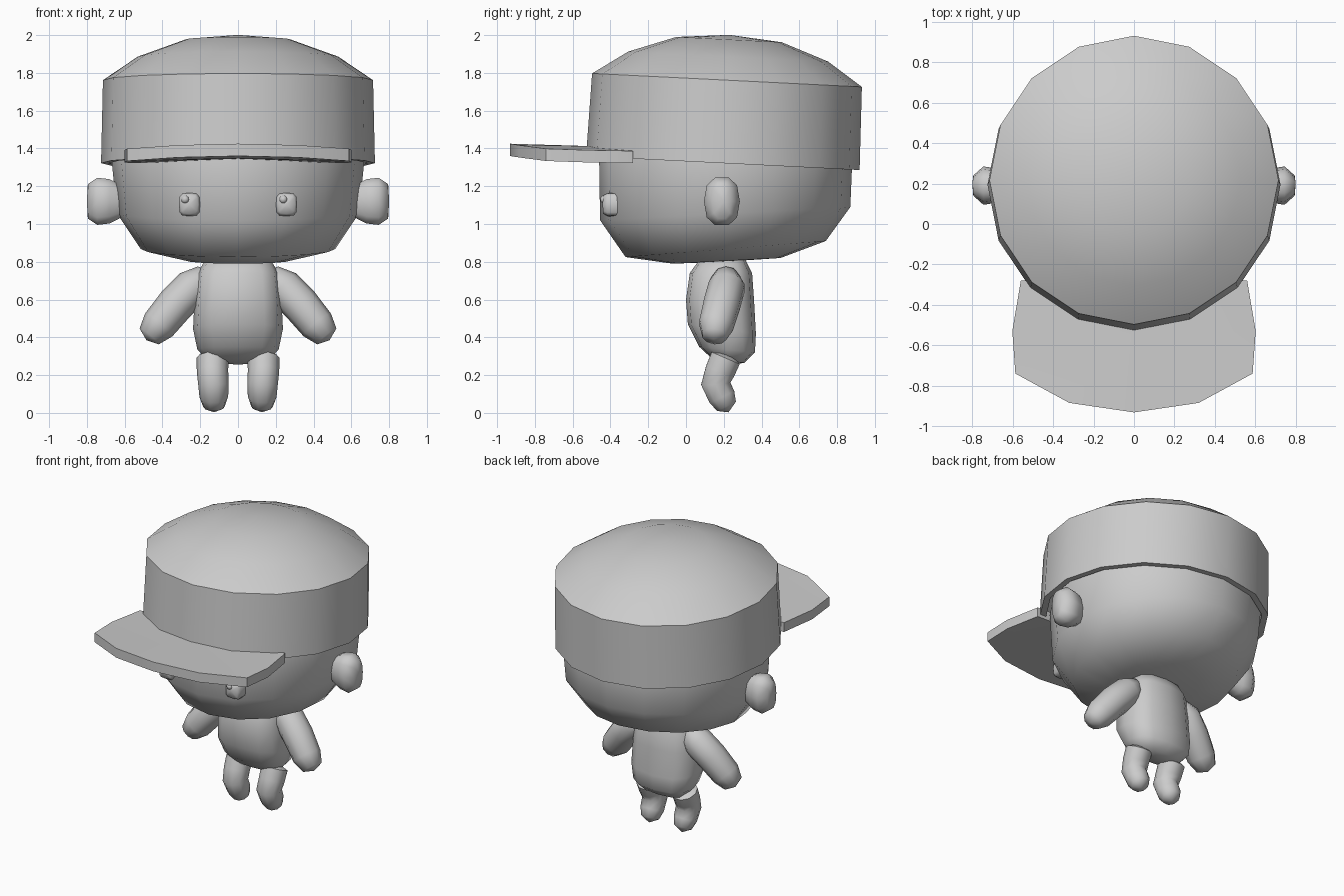
import bpy, bmesh
from math import sin, cos, pi, radians, copysign
from mathutils import Vector, Matrix

cube = bpy.data.objects.get("Cube")
if cube:
    bpy.data.objects.remove(cube)

grey = bpy.data.materials.new("soft grey")
grey.use_nodes = True
grey.diffuse_color = (0.6, 0.6, 0.6, 1)
grey.node_tree.nodes["Principled BSDF"].inputs["Base Color"].default_value = (0.6, 0.6, 0.6, 1)


def finish(name, bm, angle=40):
    bmesh.ops.recalc_face_normals(bm, faces=bm.faces)
    mesh = bpy.data.meshes.new(name)
    bm.to_mesh(mesh)
    bm.free()
    mesh.materials.append(grey)
    obj = bpy.data.objects.new(name, mesh)
    bpy.context.collection.objects.link(obj)
    bpy.ops.object.select_all(action="DESELECT")
    obj.select_set(True)
    bpy.context.view_layer.objects.active = obj
    bpy.ops.object.shade_smooth_by_angle(angle=radians(angle))
    return obj


def loft(rings, start=None, end=None):
    """Skin rings of points; each end closes to a pole, when one is given."""
    bm = bmesh.new()
    loops = [[bm.verts.new(p) for p in ring] for ring in rings]
    n = len(loops[0])
    for a, b in zip(loops, loops[1:]):
        for i in range(n):
            j = (i + 1) % n
            bm.faces.new((a[i], a[j], b[j], b[i]))
    for pole, loop in ((start, loops[0]), (end, loops[-1])):
        if pole is not None:
            tip = bm.verts.new(pole)
            for i in range(n):
                bm.faces.new((loop[i], loop[(i + 1) % n], tip))
    return bm


def oval(rx, front, back, z_front, z_back, n=16, power=1.0):
    """Tilted horizontal oval; power below one squares its corners."""
    ring = []
    for i in range(n):
        c, s = cos(2 * pi * i / n), sin(2 * pi * i / n)
        c, s = (copysign(abs(v) ** power, v) for v in (c, s))
        t = (s + 1) / 2
        ring.append(Vector((rx * c, front + (back - front) * t, z_front + (z_back - z_front) * t)))
    return ring


def limb(name, path, start, end, n=10):
    """Bent tube through (x, y, z, radius) points with rounded ends."""
    pts = [Vector(p[:3]) for p in path]
    rings = []
    for i, p in enumerate(pts):
        along = (pts[min(i + 1, len(pts) - 1)] - pts[max(i - 1, 0)]).normalized()
        u = along.cross(Vector((0, 1, 0))).normalized()
        v = along.cross(u)
        r = path[i][3]
        rings.append([p + r * (u * cos(2 * pi * k / n) + v * sin(2 * pi * k / n)) for k in range(n)])
    return finish(name, loft(rings, start, end), 60)


# Head with a flattened chin that rises towards the back
head_rings = [
    oval(0.27, -0.07, 0.50, 0.79, 0.82),
    oval(0.515, -0.32, 0.74, 0.825, 0.91),
    oval(0.64, -0.455, 0.87, 1.02, 1.09),
    oval(0.67, -0.46, 0.88, 1.36, 1.33),
    oval(0.64, -0.40, 0.85, 1.60, 1.55),
]
finish("head", loft(head_rings, (0, 0.2, 0.80), (0, 0.22, 1.75)), 50)

# Cap crown, tilted slightly backwards, with a thick rim
profile = [(0.725, 0), (0.715, 0.44), (0.53, 0.565), (0.28, 0.655)]
tilt = Matrix.Translation((0, 0.195, 1.322)) @ Matrix.Rotation(-0.05, 4, "X")
crown_rings = [[tilt @ p for p in oval(r, -r, r, h, h)] for r, h in profile]
inner = [[tilt @ p for p in oval(r, -r, r, h, h)] for r, h in ((0.685, 0.25), (0.685, 0))]
crown = loft(inner + crown_rings, None, tilt @ Vector((0, 0, 0.68)))
finish("cap_crown", crown, 46)

# Cap peak: a thin plate, gently arched across its width
half = [(0.56, -0.28), (0.602, -0.53), (0.587, -0.74), (0.32, -0.885)]
outline = half + [(0, -0.932)] + [(-x, y) for x, y in reversed(half)] + [(0, -0.28)]


def peak_ring(height):
    return [Vector((x, y, height - 0.06 * x * x - 0.03 * (y + 0.93))) for x, y in outline]


peak = loft([peak_ring(1.36), peak_ring(1.425)], (0, -0.53, 1.348), (0, -0.53, 1.413))
finish("cap_peak", peak, 30)

# Torso
torso_rings = [
    oval(0.16, 0.14, 0.31, 0.285, 0.265, 12, 0.75),
    oval(0.215, 0.07, 0.365, 0.35, 0.32, 12, 0.75),
    oval(0.238, 0.01, 0.37, 0.47, 0.42, 12, 0.75),
    oval(0.23, 0.0, 0.36, 0.60, 0.60, 12, 0.75),
    oval(0.215, 0.02, 0.35, 0.74, 0.74, 12, 0.75),
    oval(0.17, 0.07, 0.31, 0.81, 0.82, 12, 0.75),
]
finish("torso", loft(torso_rings, (0, 0.24, 0.255), (0, 0.19, 0.84)), 60)

for side, s in (("left", 1), ("right", -1)):
    # Arm
    arm = [(0.17, 0.21, 0.72, 0.07), (0.24, 0.215, 0.665, 0.1), (0.33, 0.19, 0.575, 0.1),
           (0.42, 0.16, 0.465, 0.094), (0.47, 0.15, 0.405, 0.066)]
    limb(side + "_arm", [(s * x, y, z, r) for x, y, z, r in arm],
         (s * 0.13, 0.21, 0.75), (s * 0.485, 0.148, 0.385))

    # Leg with the lower end bent backwards
    leg = [(0.135, 0.21, 0.29, 0.085), (0.135, 0.18, 0.22, 0.083), (0.13, 0.157, 0.155, 0.081),
           (0.128, 0.19, 0.085, 0.076), (0.127, 0.215, 0.035, 0.058)]
    limb(side + "_leg", [(s * x, y, z, r) for x, y, z, r in leg],
         (s * 0.135, 0.22, 0.33), (s * 0.127, 0.225, 0.003))

    # Ear, lofted outwards from the side of the head
    ear_rings = []
    for x, ry, rz in ((0.62, 0.06, 0.09), (0.68, 0.085, 0.122), (0.745, 0.095, 0.13), (0.795, 0.05, 0.095)):
        ear_rings.append([Vector((s * x, 0.19 + ry * p.x, 1.12 + rz * p.y))
                          for p in oval(1, -1, 1, 0, 0, 10, 0.8)])
    finish(side + "_ear", loft(ear_rings, (s * 0.62, 0.19, 1.12), (s * 0.8, 0.2, 1.12)), 60)

    # Eye: rounded block set into the face
    eye_rings = []
    for y, r in ((-0.36, 1), (-0.415, 1), (-0.438, 0.8)):
        eye_rings.append([Vector((s * 0.257 + 0.056 * r * p.x, y, 1.103 + 0.062 * r * p.y))
                          for p in oval(1, -1, 1, 0, 0, 12, 0.55)])
    finish(side + "_eye", loft(eye_rings, None, (s * 0.257, -0.442, 1.103)), 60)

    # Eye highlight bead, on the same side of both eyes
    bead = bmesh.new()
    bmesh.ops.create_uvsphere(bead, u_segments=10, v_segments=6, radius=0.022,
                              matrix=Matrix.Translation((s * 0.26 - 0.02, -0.432, 1.13)))
    finish(side + "_eye_highlight", bead, 60)
